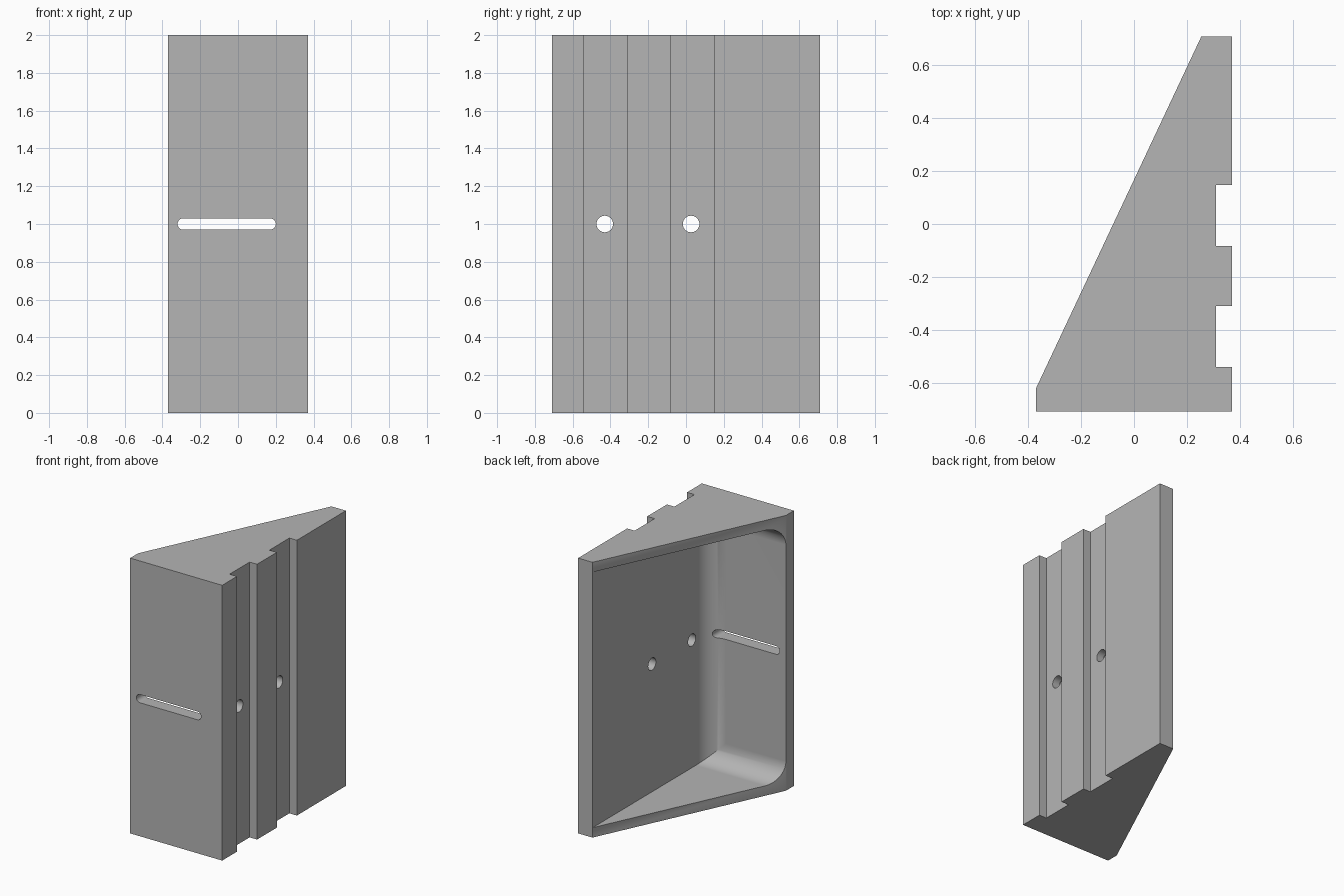
import bpy, bmesh, math
from mathutils import Matrix, Vector

if "Cube" in bpy.data.objects:
    bpy.data.objects.remove(bpy.data.objects["Cube"], do_unlink=True)

grey = bpy.data.materials.new("matte_grey")
grey.use_nodes = True
grey.diffuse_color = (0.46, 0.46, 0.46, 1)
grey.node_tree.nodes["Principled BSDF"].inputs["Base Color"].default_value = (0.46, 0.46, 0.46, 1)

# Columns give the world directions of profile u, profile v and extrusion
ALONG_Z = Matrix.Identity(3)
ALONG_X = Matrix(((0, 0, 1), (1, 0, 0), (0, 1, 0)))
ALONG_Y = Matrix(((1, 0, 0), (0, 0, -1), (0, 1, 0)))


def prism(name, profile, start, end, axes):
    """Extrude a closed 2D profile from start to end along the third axis."""
    bm = bmesh.new()
    base = bm.faces.new([bm.verts.new(axes @ Vector((u, v, start))) for u, v in profile])
    ext = bmesh.ops.extrude_face_region(bm, geom=[base])["geom"]
    moved = [g for g in ext if isinstance(g, bmesh.types.BMVert)]
    bmesh.ops.translate(bm, verts=moved, vec=axes @ Vector((0, 0, end - start)))
    bmesh.ops.recalc_face_normals(bm, faces=bm.faces)
    mesh = bpy.data.meshes.new(name)
    bm.to_mesh(mesh)
    bm.free()
    mesh.materials.append(grey)
    obj = bpy.data.objects.new(name, mesh)
    bpy.context.collection.objects.link(obj)
    return obj


def arc(cu, cv, r, a0, a1, n=16):
    angles = [math.radians(a0 + (a1 - a0) * i / n) for i in range(n + 1)]
    return [(cu + r * math.cos(a), cv + r * math.sin(a)) for a in angles]


def boolean(obj, tool, operation):
    mod = obj.modifiers.new(operation.lower(), "BOOLEAN")
    mod.operation, mod.object, mod.solver = operation, tool, "EXACT"
    bpy.context.view_layer.update()
    result = bpy.data.meshes.new_from_object(obj.evaluated_get(bpy.context.evaluated_depsgraph_get()))
    obj.modifiers.clear()
    obj.data = result
    bpy.data.objects.remove(tool, do_unlink=True)


# Wedge body with two grooves down its straight side
side, groove = 0.37, 0.31
outline = [(-side, -0.71), (side, -0.71)]
for y0, y1 in ((-0.54, -0.31), (-0.083, 0.147)):
    outline += [(side, y0), (groove, y0), (groove, y1), (side, y1)]
outline += [(side, 0.71), (0.255, 0.71), (-side, -0.62)]
body = prism("wedge_bracket", outline, 0, 2, ALONG_Z)

# Pocket: plan profile crossed with side profile, leaving mitred fillets
wall_x, wall_y, r, floor = 0.254, -0.619, 0.143, 0.072
plan = [(-1, wall_y)] + arc(wall_x - r, wall_y + r, r, -90, 0) + [(wall_x, 1), (-1, 1)]
pocket = prism("pocket_cutter", plan, -0.1, 2.1, ALONG_Z)
section = [(1, floor)] + [(1, 2 - floor)]
section += arc(wall_y + r, 2 - floor - r, r, 90, 180) + arc(wall_y + r, floor + r, r, 180, 270)
boolean(pocket, prism("pocket_section", section, -1.2, 0.6, ALONG_X), "INTERSECT")
boolean(body, pocket, "DIFFERENCE")

# Round holes through the grooves
for y in (-0.43, 0.027):
    hole = arc(y, 1, 0.044, 0, 360, 32)[:-1]
    boolean(body, prism("hole_cutter", hole, 0.2, 0.5, ALONG_X), "DIFFERENCE")

# Long rounded slot through the front wall
h = 0.03
slot = arc(0.2 - h, 1, h, -90, 90) + arc(-0.32 + h, 1, h, 90, 270)
boolean(body, prism("slot_cutter", slot, 0.4, 0.9, ALONG_Y), "DIFFERENCE")

# Smooth fillets, crisp edges
bpy.ops.object.select_all(action="DESELECT")
body.select_set(True)
bpy.context.view_layer.objects.active = body
bpy.ops.object.shade_smooth_by_angle(angle=math.radians(30))
weighted = body.modifiers.new("weighted_normals", "WEIGHTED_NORMAL")
weighted.keep_sharp = True
